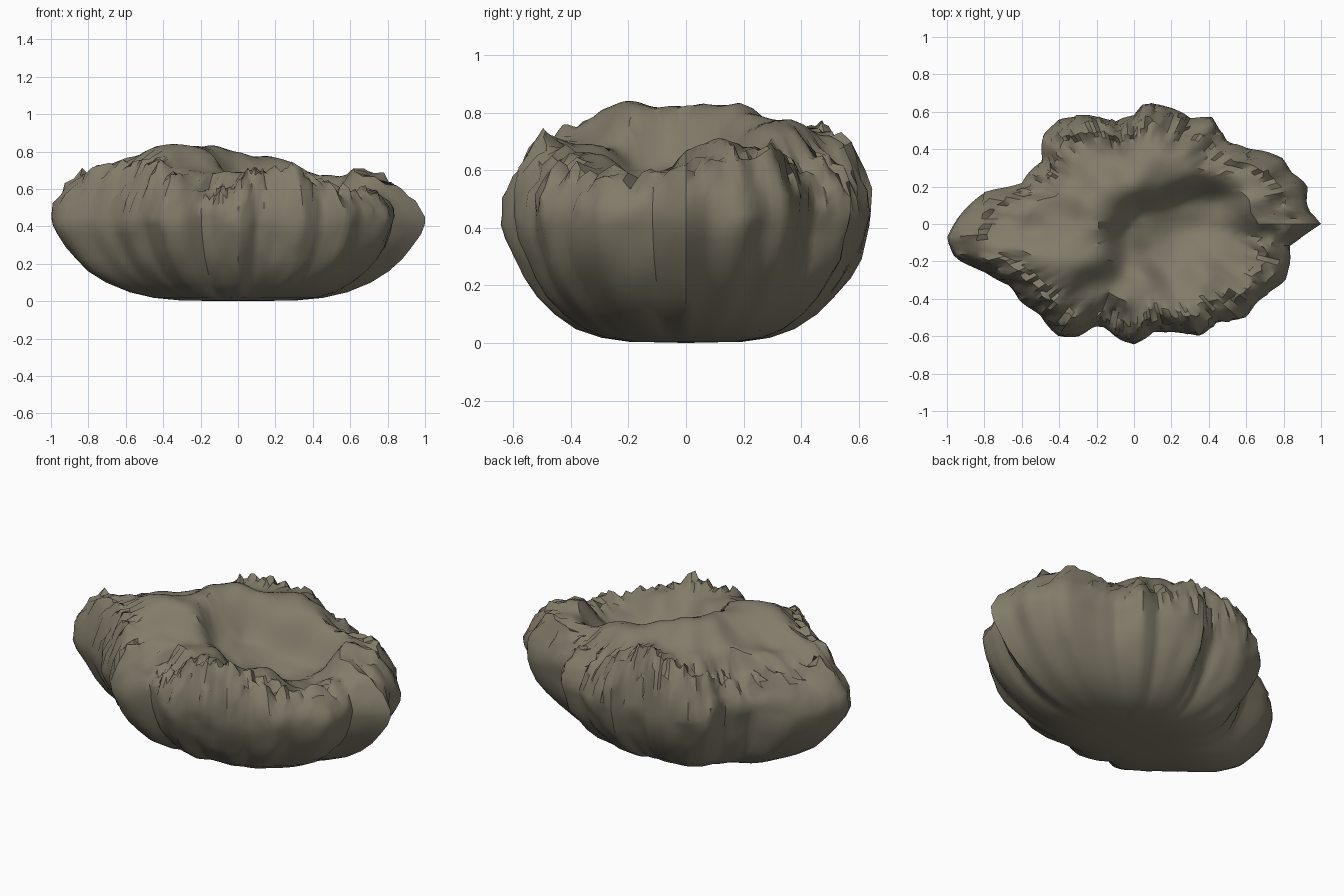
import bpy, bmesh, math, random
from mathutils import Vector, noise

if "Cube" in bpy.data.objects:
    bpy.data.objects.remove(bpy.data.objects["Cube"])

random.seed(4)
N = 180

# lobed outline seen from above
outline = [(1, 0), (.93, .09), (.92, .2), (.84, .27), (.8, .35), (.62, .4), (.5, .44), (.42, .57),
           (.3, .56), (.18, .62), (.05, .65), (0, .58), (-.1, .55), (-.25, .59), (-.4, .55),
           (-.48, .48), (-.5, .33), (-.6, .21), (-.8, .17), (-.95, .02), (-1, -.08), (-.95, -.18),
           (-.8, -.25), (-.67, -.33), (-.5, -.48), (-.4, -.6), (-.3, -.6), (-.2, -.54), (-.1, -.6),
           (0, -.64), (.1, -.58), (.2, -.57), (.35, -.6), (.45, -.53), (.6, -.5), (.65, -.42),
           (.8, -.3), (.84, -.2), (.83, -.12), (.92, -.05)]
# rim height by angle in degrees
rim = [(0, .6), (10, .66), (25, .65), (45, .61), (62, .62), (80, .70), (95, .75), (115, .73),
       (135, .63), (155, .6), (175, .62), (190, .69), (207, .74), (225, .73), (240, .64),
       (255, .57), (265, .61), (280, .71), (305, .71), (320, .63), (340, .57)]
# outer wall profile: radius fraction, height
wall = [(.15, .002), (.32, .004), (.47, .018), (.6, .048), (.72, .1), (.81, .16), (.88, .225),
        (.935, .29), (.975, .36), (.995, .41), (1, .45)]
# top surface: ridge curving from the left round to the back, hollow right of the middle
relief = [(-.64, -.2, .78), (-.45, -.24, .82), (-.3, -.18, .83), (-.17, .13, .84), (.02, .25, .79),
          (.2, .29, .76), (.48, .31, .69), (-.45, .08, .73), (-.62, .02, .67), (-.3, .32, .71),
          (-.05, .42, .73), (.25, .03, .47), (.05, -.02, .58), (.42, .05, .48), (.22, -.18, .52),
          (.55, -.12, .53), (.35, -.34, .66), (.05, -.38, .69), (-.2, -.38, .69), (.68, .09, .72)]


def lookup(table, a):
    """Linear interpolation around the full circle."""
    t = sorted(table)
    t = [(t[-1][0] - 360, t[-1][1])] + t + [(t[0][0] + 360, t[0][1])]
    for (a0, v0), (a1, v1) in zip(t, t[1:]):
        if a0 <= a <= a1:
            return v0 + (v1 - v0) * (a - a0) / max(a1 - a0, 1e-6)
    return t[0][1]


def smooth(t):
    t = min(1, max(0, t))
    return t * t * (3 - 2 * t)


def inner(x, y):
    """Blend of the nearby relief heights plus lumps."""
    total = weight = 0
    for px, py, pz in relief:
        w = math.exp(-((x - px) ** 2 + (y - py) ** 2) / .016) + 1e-6
        total += w * pz
        weight += w
    return total / weight + .03 * noise.noise(Vector((x * 7, y * 7, 2)))


radius = [(math.degrees(math.atan2(y, x)) % 360, math.hypot(x, y)) for x, y in outline]
bm = bmesh.new()
rings = []


def add_ring(fn):
    ring = []
    for i in range(N):
        a = 360 * i / N
        c, s = math.cos(math.radians(a)), math.sin(math.radians(a))
        r = lookup(radius, a)
        e = 1 / math.sqrt((c / .95) ** 2 + (s / .61) ** 2)
        ring.append(bm.verts.new(fn(a, c, s, r, e)))
    rings.append(ring)


# outer wall, lobes fading out toward the base
for f, z in wall:
    def wall_point(a, c, s, r, e, f=f, z=z):
        k = smooth(f * 1.1 - .1)
        q = f * (e + (r - e) * k)
        q += .02 * k * noise.noise(Vector((c * 6, s * 6, z * 9)))
        return (q * c, q * s, z)
    add_ring(wall_point)

# ragged shoulder rolling over to the rim
for f, t in [(.985, .3), (.955, .52), (.92, .74), (.88, .9), (.84, 1)]:
    def shoulder_point(a, c, s, r, e, f=f, t=t):
        q = r * f + random.uniform(-.014, .014)
        z = .45 + (lookup(rim, a) - .45) * t + random.uniform(-.025, .025) * t
        z += .06 * t * noise.noise(Vector((c * 9, s * 9, 1)))
        return (q * c, q * s, z)
    add_ring(shoulder_point)

# top surface
for f in [.79, .73, .67, .61, .55, .48, .41, .34, .27, .2, .13, .06]:
    def top_point(a, c, s, r, e, f=f):
        q = f * (e + (r - e) * smooth(f * 1.2))
        w = smooth((.86 - f) / .22)
        j = random.uniform(-.025, .025) * (1 - w)
        z = lookup(rim, a) * (1 - w) + inner(q * c, q * s) * w + j
        return (q * c, q * s, z)
    add_ring(top_point)

for lo, hi in zip(rings, rings[1:]):
    for i in range(N):
        j = (i + 1) % N
        bm.faces.new((lo[i], lo[j], hi[j], hi[i]))
base_mid = bm.verts.new((0, 0, 0))
top_mid = bm.verts.new((0, 0, inner(0, 0)))
for i in range(N):
    j = (i + 1) % N
    bm.faces.new((rings[0][j], rings[0][i], base_mid))
    bm.faces.new((rings[-1][i], rings[-1][j], top_mid))
bmesh.ops.recalc_face_normals(bm, faces=bm.faces)

mesh = bpy.data.meshes.new("rough_shell")
bm.to_mesh(mesh)
bm.free()
obj = bpy.data.objects.new("rough_shell", mesh)
bpy.context.collection.objects.link(obj)
mat = bpy.data.materials.new("grey brown stone")
mat.diffuse_color = (.225, .2, .145, 1)
mat.use_nodes = True
mat.node_tree.nodes["Principled BSDF"].inputs["Base Color"].default_value = mat.diffuse_color
mesh.materials.append(mat)

bpy.context.view_layer.objects.active = obj
obj.select_set(True)
bpy.ops.object.shade_smooth_by_angle(angle=math.radians(40))
